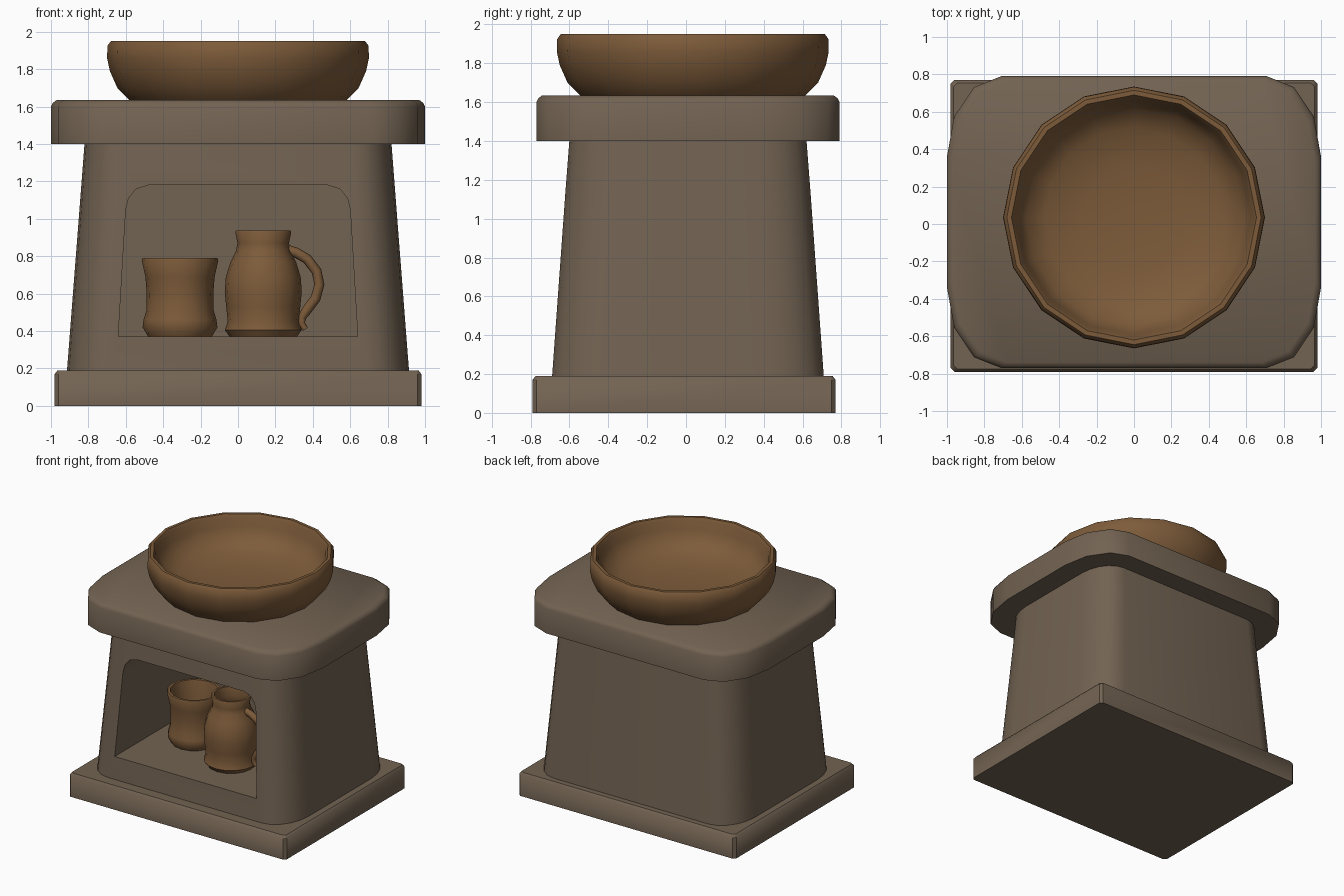
import bpy, bmesh, math
from mathutils import Vector

if "Cube" in bpy.data.objects:
    bpy.data.objects.remove(bpy.data.objects["Cube"])


def material(name, rgb):
    m = bpy.data.materials.new(name)
    m.diffuse_color = (*rgb, 1)
    m.use_nodes = True
    m.node_tree.nodes["Principled BSDF"].inputs["Base Color"].default_value = m.diffuse_color
    return m


STONE = material("stone brown", (0.17, 0.125, 0.085))
CLAY = material("fired clay", (0.205, 0.105, 0.042))


def smooth(mesh, angle):
    for p in mesh.polygons:
        p.use_smooth = True
    mesh.set_sharp_from_angle(angle=math.radians(angle))


def loft(name, rings, mat, angle=40):
    """Skin a list of equal-length point rings and cap both ends."""
    bm = bmesh.new()
    vs = [[bm.verts.new(p) for p in r] for r in rings]
    n = len(vs[0])
    for a, b in zip(vs, vs[1:]):
        for i in range(n):
            j = (i + 1) % n
            bm.faces.new((a[i], a[j], b[j], b[i]))
    bm.faces.new(vs[0][::-1])
    bm.faces.new(vs[-1])
    bmesh.ops.recalc_face_normals(bm, faces=bm.faces[:])
    mesh = bpy.data.meshes.new(name)
    bm.to_mesh(mesh)
    bm.free()
    mesh.materials.append(mat)
    smooth(mesh, angle)
    ob = bpy.data.objects.new(name, mesh)
    bpy.context.collection.objects.link(ob)
    return ob


def rounded_rect(hx, hy, rx, ry, z, cy, seg=3):
    pts = []
    for q, (sx, sy) in enumerate([(1, 1), (-1, 1), (-1, -1), (1, -1)]):
        for k in range(seg + 1):
            a = math.pi / 2 * (q + k / seg)
            pts.append((sx * (hx - rx) + rx * math.cos(a),
                        cy + sy * (hy - ry) + ry * math.sin(a), z))
    return pts


def lathe(name, profile, cx, cy, mat, n=16):
    rings = [[(cx + r * math.cos(2 * math.pi * i / n),
               cy + r * math.sin(2 * math.pi * i / n), z) for i in range(n)]
             for r, z in profile]
    return loft(name, rings, mat, 50)


# Square plinth with a small top bevel
loft("base_plate", [rounded_rect(hx, hy, 0.02, 0.02, z, -0.01, 1)
                    for hx, hy, z in [(0.98, 0.78, 0), (0.98, 0.78, 0.17),
                                      (0.965, 0.765, 0.19)]], STONE)

# Tapered body
body = loft("body", [rounded_rect(hx, hy, rx, ry, z, 0.01, 5)
                     for hx, hy, rx, ry, z in [(0.915, 0.70, 0.22, 0.30, 0.18),
                                               (0.84, 0.63, 0.21, 0.28, 1.15),
                                               (0.82, 0.61, 0.20, 0.27, 1.41)]], STONE)

# Arched niche cut into the front
half = [(0.64, 0.37), (0.60, 1.05), (0.585, 1.11), (0.545, 1.16), (0.48, 1.18)]
outline = half + [(-x, z) for x, z in reversed(half)]
cutter = loft("niche_cutter", [[(x, y, z) for x, z in outline]
                               for y in (-1.0, 0.38)], STONE)
cutter.hide_render = True
mod = body.modifiers.new("niche", 'BOOLEAN')
mod.operation = 'DIFFERENCE'
mod.solver = 'EXACT'
mod.object = cutter
bpy.context.view_layer.update()
dg = bpy.context.evaluated_depsgraph_get()
mesh = bpy.data.meshes.new_from_object(body.evaluated_get(dg))
body.modifiers.clear()
body.data = mesh
smooth(mesh, 40)
bpy.data.objects.remove(cutter)

# Overhanging top slab with rounded corners
loft("top_slab", [rounded_rect(hx, hy, 0.29, 0.43, z, 0.01)
                  for hx, hy, z in [(1.0, 0.78, 1.40), (1.0, 0.78, 1.60),
                                    (0.99, 0.77, 1.62), (0.97, 0.75, 1.635)]], STONE)

# Wide bowl
lathe("bowl", [(0.55, 1.61), (0.58, 1.635), (0.645, 1.70), (0.685, 1.79), (0.70, 1.86),
               (0.698, 1.925), (0.68, 1.95), (0.655, 1.95), (0.64, 1.925),
               (0.625, 1.86), (0.58, 1.78), (0.48, 1.72), (0.28, 1.685), (0.08, 1.675)],
      0, 0.035, CLAY)

# Cup in the niche
lathe("cup", [(0.17, 0.37), (0.20, 0.42), (0.195, 0.46), (0.18, 0.51), (0.178, 0.60),
              (0.185, 0.69), (0.205, 0.78), (0.20, 0.79), (0.18, 0.79),
              (0.16, 0.69), (0.15, 0.55), (0.13, 0.44)], -0.31, -0.12, CLAY)

# Jug in the niche
JX, JY = 0.135, -0.28
lathe("jug", [(0.18, 0.37), (0.205, 0.405), (0.19, 0.45), (0.198, 0.53), (0.206, 0.61),
              (0.20, 0.69), (0.175, 0.77), (0.145, 0.83), (0.138, 0.87),
              (0.15, 0.93), (0.145, 0.937), (0.128, 0.937), (0.115, 0.87),
              (0.125, 0.82), (0.16, 0.72), (0.17, 0.60), (0.15, 0.45)], JX, JY, CLAY)

# Jug handle: round tube along a bent path
path = [Vector((x, JY, z)) for x, z in
        [(0.26, 0.835), (0.31, 0.82), (0.37, 0.785), (0.42, 0.72), (0.435, 0.65),
         (0.415, 0.575), (0.37, 0.515), (0.343, 0.475), (0.34, 0.44), (0.36, 0.41)]]
rings = []
for i, p in enumerate(path):
    t = (path[min(i + 1, len(path) - 1)] - path[max(i - 1, 0)]).normalized()
    side = Vector((-t.z, 0, t.x))
    r = 0.027 if i < 7 else 0.022 - 0.003 * (i - 7)
    rings.append([p + r * (math.cos(a) * side + math.sin(a) * Vector((0, 1, 0)))
                  for a in (math.pi * k / 4 for k in range(8))])
loft("jug_handle", rings, CLAY, 60)
